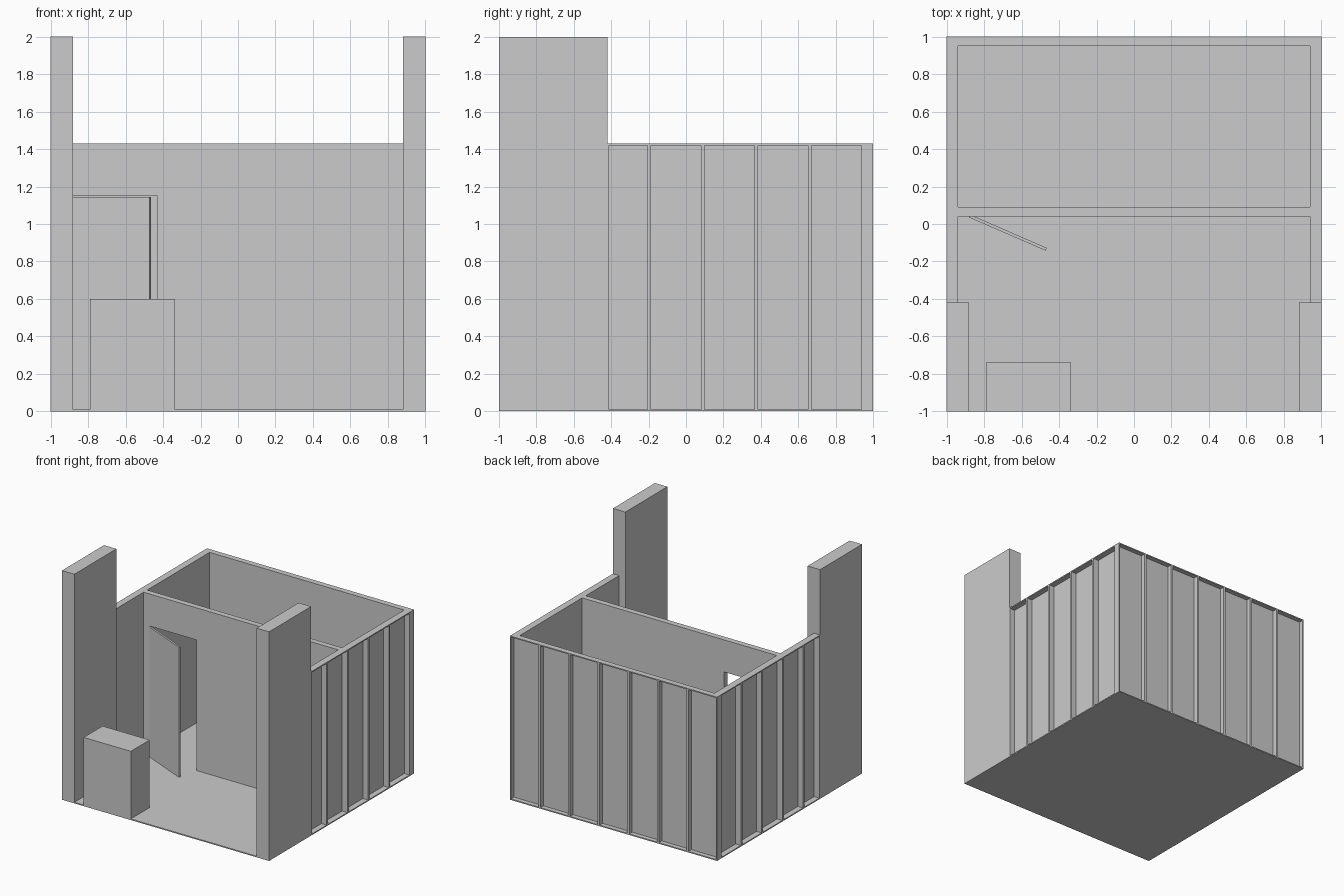
import bpy, math

if "Cube" in bpy.data.objects:
    bpy.data.objects.remove(bpy.data.objects["Cube"])

WALL_H = 1.43      # wall height
FLOOR = 0.01       # floor thickness
RAIL = 0.01        # frame bar thickness
SHEET = 0.01       # wall panel thickness


def boxes(name, spans):
    """One mesh object made of boxes given as (x0, x1, y0, y1, z0, z1)."""
    verts, faces = [], []
    for x0, x1, y0, y1, z0, z1 in spans:
        n = len(verts)
        verts += [(x, y, z) for z in (z0, z1)
                  for x, y in ((x0, y0), (x1, y0), (x1, y1), (x0, y1))]
        faces += [[n + i for i in f] for f in (
            (3, 2, 1, 0), (4, 5, 6, 7), (0, 1, 5, 4),
            (1, 2, 6, 5), (2, 3, 7, 6), (3, 0, 4, 7))]
    mesh = bpy.data.meshes.new(name)
    mesh.from_pydata(verts, [], faces)
    obj = bpy.data.objects.new(name, mesh)
    bpy.context.collection.objects.link(obj)
    return obj


def framed_wall(start, end, depth, studs):
    """Spans (a0, a1, d0, d1, z0, z1): inner sheet, rails and studs behind it.
    a runs along the wall, d runs from the outer face inwards."""
    back = depth - SHEET
    spans = [(start, end, back, depth, 0, WALL_H),
             (start, end, 0, back, 0, FLOOR),
             (start, end, 0, back, WALL_H - RAIL, WALL_H)]
    for a in studs:
        a0, a1 = max(a - RAIL, start), min(a + RAIL, end)
        spans.append((a0, a1, 0, back, FLOOR, WALL_H - RAIL))
    return spans


# Floor
boxes("floor", [(-1, 1, -1, 1, 0, FLOOR)])

# Back wall with seven framed panels
module = 2 / 7
back = framed_wall(-1, 1, 0.05, [-1 + module * i for i in range(8)])
boxes("back_wall", [(a0, a1, 1 - d1, 1 - d0, z0, z1)
                    for a0, a1, d0, d1, z0, z1 in back])

# Side walls, framed on the outside
side = framed_wall(-0.42, 0.95, 0.06,
                   [-0.42] + [0.947 - module * i for i in range(5)])
boxes("right_wall", [(1 - d1, 1 - d0, a0, a1, z0, z1)
                     for a0, a1, d0, d1, z0, z1 in side])
boxes("left_wall", [(d0 - 1, d1 - 1, a0, a1, z0, z1)
                    for a0, a1, d0, d1, z0, z1 in side])

# Partition with a doorway
DOOR_L, DOOR_R, DOOR_TOP = -0.88, -0.43, 1.15
boxes("partition", [(-0.94, DOOR_L, 0.04, 0.09, FLOOR, WALL_H),
                    (DOOR_L, DOOR_R, 0.04, 0.09, DOOR_TOP, WALL_H),
                    (DOOR_R, 0.94, 0.04, 0.09, FLOOR, WALL_H)])

# Door standing ajar, hinged at the left jamb
door = boxes("door", [(0, 0.445, 0, 0.016, FLOOR, DOOR_TOP - 0.005)])
door.location = (DOOR_L, 0.035, 0)
door.rotation_euler.z = math.radians(-23.5)

# Tall front pillars
for label, x0, x1 in (("left", -1, -0.88), ("right", 0.88, 1)):
    boxes(label + "_pillar", [(x0, x1, -1, -0.42, 0, 2)])

# Reception counter
boxes("counter", [(-0.79, -0.335, -1, -0.74, 0, 0.6)])
